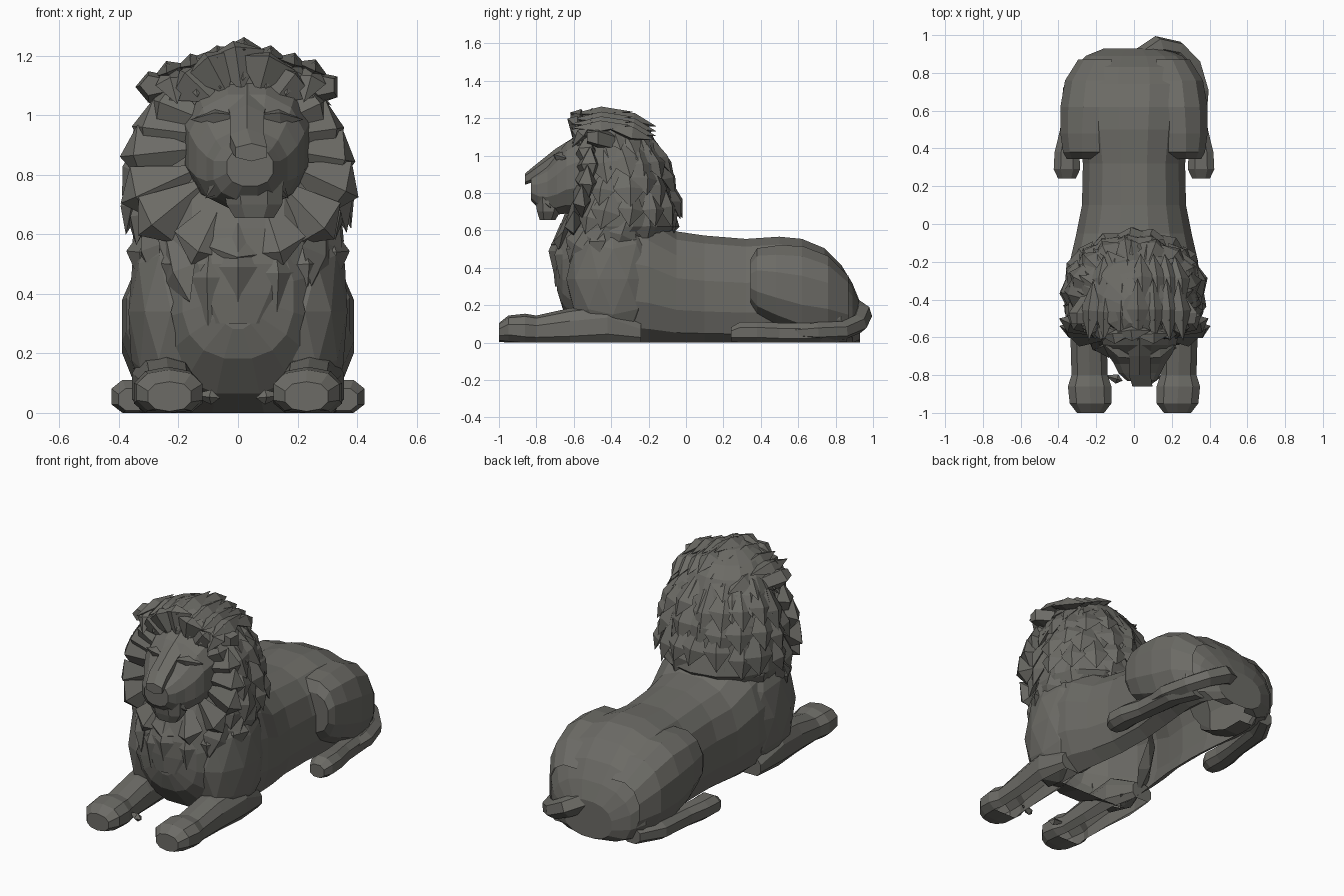
import bpy, bmesh, math, random
from mathutils import Vector

if "Cube" in bpy.data.objects:
    bpy.data.objects.remove(bpy.data.objects["Cube"])

random.seed(4)
stone = bpy.data.materials.new("dark_stone")
stone.diffuse_color = (.15, .147, .132, 1)
stone.use_nodes = True
stone.node_tree.nodes["Principled BSDF"].inputs["Base Color"].default_value = stone.diffuse_color


def finish(name, bm, hollow=False, inner=0):
    """Store the mesh; hollow drops the underside, inner drops faces buried near the centre line."""
    bmesh.ops.recalc_face_normals(bm, faces=bm.faces)
    if hollow:
        dead = [f for f in bm.faces if all(v.co.z < .002 for v in f.verts)
                or abs(f.calc_center_median().x) < inner]
        bmesh.ops.delete(bm, geom=dead, context='FACES')
    me = bpy.data.meshes.new(name)
    bm.to_mesh(me)
    bm.free()
    me.materials.append(stone)
    ob = bpy.data.objects.new(name, me)
    bpy.context.collection.objects.link(ob)
    return ob


def loft(name, rings, n=10, axis='Y', p=0.85, mirror=1, hollow=False, inner=0):
    """Skin rings (x, y, z, half width, half height); everything stays above ground."""
    bm = bmesh.new()
    loops = []
    for x, y, z, a, b in rings:
        loop = []
        for i in range(n):
            t = 2 * math.pi * (i + 0.5) / n
            c, s = math.cos(t), math.sin(t)
            c = math.copysign(abs(c) ** p, c) * a
            s = math.copysign(abs(s) ** p, s) * b
            co = (x + c, y, z + s) if axis == 'Y' else (x + c, y + s, z)
            loop.append(bm.verts.new((co[0] * mirror, co[1], max(co[2], 0))))
        loops.append(loop)
    for l0, l1 in zip(loops, loops[1:]):
        for i in range(n):
            j = (i + 1) % n
            bm.faces.new((l0[i], l0[j], l1[j], l1[i]))
    bm.faces.new(loops[0])
    bm.faces.new(loops[-1])
    return finish(name, bm, hollow, inner)


def blob(name, loc, size, inner=0):
    bm = bmesh.new()
    bmesh.ops.create_icosphere(bm, subdivisions=2, radius=1)
    for v in bm.verts:
        v.co = Vector(loc) + Vector([v.co[k] * size[k] for k in range(3)])
        v.co.z = max(v.co.z, 0)
    return finish(name, bm, True, inner)


def lock(bm, root, tip, normal, width, thick, t=0.5):
    """One faceted lock of hair: broad ridge tapering to root and tip."""
    root, tip = Vector(root), Vector(tip)
    n = Vector(normal).normalized()
    side = (tip - root).cross(n).normalized() * width
    m = root.lerp(tip, t)
    r, e = bm.verts.new(root), bm.verts.new(tip)
    ring = [bm.verts.new(m + o) for o in (side, n * thick, -side, -n * thick)]
    for i in range(4):
        a, b = ring[i], ring[(i + 1) % 4]
        bm.faces.new((r, a, b))
        bm.faces.new((e, b, a))


# body from chest to rump, open underneath
body = [(-.69, .28, .54, .07), (-.66, .18, .60, .19), (-.57, .06, .72, .29),
        (-.38, -.08, .76, .35), (-.20, -.08, .70, .345), (-.05, -.08, .60, .31),
        (.10, -.08, .578, .28), (.32, -.08, .56, .275), (.50, -.08, .572, .30), (.62, -.08, .56, .32),
        (.74, -.08, .51, .335), (.83, -.06, .42, .32), (.89, -.04, .32, .26), (.93, 0, .22, .16)]
loft("body", [(0, y, (a + b) / 2, w, (b - a) / 2) for y, a, b, w in body], 16, hollow=True)

for s, side in ((1, "right"), (-1, "left")):
    blob(f"shoulder_{side}", (s * .225, -.39, .34), (.15, .25, .36), .2)
    loft(f"haunch_{side}", [
        (.24, .345, .33, .12, .12), (.225, .38, .33, .155, .18), (.22, .48, .31, .175, .215),
        (.21, .62, .28, .185, .245), (.20, .76, .25, .17, .22), (.16, .87, .20, .14, .16)],
        12, mirror=s, hollow=True, inner=.18)
    # front leg with a wider paw
    loft(f"front_leg_{side}", [
        (.23, -1.0, .055, .075, .05), (.23, -.95, .07, .115, .075), (.235, -.86, .065, .12, .09),
        (.235, -.80, .06, .10, .085), (.24, -.62, .075, .10, .11), (.25, -.42, .09, .11, .12),
        (.26, -.24, .05, .07, .06)], 10, mirror=s, hollow=True)
    # hind foot lying along the flank
    loft(f"hind_foot_{side}", [
        (.355, .24, .045, .05, .04), (.355, .29, .055, .075, .06), (.355, .38, .055, .07, .06),
        (.335, .50, .05, .06, .06), (.31, .72, .05, .07, .06), (.24, .86, .05, .06, .05)], 8, mirror=s)
    bm = bmesh.new()
    lock(bm, (s * .16, -.80, .06), (s * .06, -.83, .05), (0, 0, 1), .025, .025, .7)
    finish(f"dew_claw_{side}", bm)

# tail curling round the right haunch
cu = bpy.data.curves.new("tail", 'CURVE')
cu.dimensions = '3D'
cu.bevel_depth = .055
cu.bevel_resolution = 1
cu.use_fill_caps = True
cu.materials.append(stone)
pts = [(.02, .86, .20, 1.1), (.13, .94, .15, 1.05), (.23, .92, .10, .95),
       (.31, .84, .065, .9), (.35, .70, .06, .9), (.36, .52, .055, .4)]
sp = cu.splines.new('POLY')
sp.points.add(len(pts) - 1)
sp.use_smooth = False
for q, (x, y, z, r) in zip(sp.points, pts):
    q.co, q.radius = (x, y, z, 1), r
bpy.context.collection.objects.link(bpy.data.objects.new("tail", cu))

# head, turned slightly off centre
HX = .03
loft("head", [(HX, -.40, .91, .20, .22), (HX, -.57, .90, .215, .22), (HX, -.64, .88, .20, .195),
              (HX, -.69, .845, .175, .165), (HX, -.74, .82, .14, .13),
              (HX, -.79, .815, .115, .10), (HX + .01, -.83, .825, .08, .065)], 12)
loft("nose_bridge", [(HX, -.58, 1.04, .09, .07), (HX, -.70, .975, .065, .06),
                     (HX, -.80, .91, .065, .045), (HX + .015, -.86, .875, .06, .03)], 6)
loft("chin", [(HX + .025, -.74, .655, .07, .045), (HX + .025, -.735, .70, .10, .065),
              (HX + .02, -.73, .78, .11, .085)], 8, 'Z')
bm = bmesh.new()
for s in (-1, 1):
    lock(bm, (HX + s * .03, -.71, 1.0), (HX + s * .19, -.64, .985), (0, -1, .5), .03, .035)
    lock(bm, (HX + s * .02, -.83, .85), (HX + s * .14, -.72, .72), (s * .5, -1, 0), .05, .03)
finish("brows_and_lips", bm)
for s, side in ((1, "right"), (-1, "left")):
    loft(f"ear_{side}", [(s * .22, -.38, 1.07, .06, .05), (s * .275, -.47, 1.095, .07, .055),
                         (s * .285, -.53, 1.10, .045, .035)], 5)

# mane core: z, centre y, half width, half depth
mane = [(.30, -.60, .14, .10), (.40, -.52, .24, .19), (.50, -.43, .31, .28), (.62, -.355, .355, .32),
        (.75, -.35, .36, .275), (.90, -.34, .33, .25), (1.05, -.37, .28, .22), (1.13, -.39, .23, .20),
        (1.19, -.42, .17, .17), (1.23, -.45, .06, .08)]
loft("mane_core", [(0, y, z, a, b) for z, y, a, b in mane], 14, 'Z', 1)


def surf(t, z, out=0):
    z = min(max(z, mane[0][0]), mane[-1][0])
    for a, b in zip(mane, mane[1:]):
        if z <= b[0]:
            k = (z - a[0]) / (b[0] - a[0])
            cy, rx, ry = [a[i] + (b[i] - a[i]) * k for i in (1, 2, 3)]
            return Vector((math.sin(t) * (rx + out), cy + math.cos(t) * (ry + out), z))


# overlapping rows of long locks, dropping towards the front (angle 0 is the back)
bm = bmesh.new()
rows = [(.71, 13, 2.4, .20), (.81, 12, 2.2, .12), (.91, 11, 2.1, .06), (1.0, 10, 2.0, 0),
        (1.08, 9, 2.1, 0), (1.15, 7, 2.2, 0)]
for k, (z, count, span, drop) in enumerate(rows):
    for i in range(count):
        t = -span + 2 * span * (i + .5 * (k % 2) + .25) / count + random.uniform(-.06, .06)
        zz = z - drop * abs(t) / span + random.uniform(-.025, .025)
        h = random.uniform(.11, .145)
        n = Vector((math.sin(t), math.cos(t), .25))
        lock(bm, surf(t, zz + h, -.01), surf(t + random.uniform(-.1, .1), zz - h, .03), n,
             random.uniform(.07, .095), .035, .62)
finish("mane_locks", bm)

# collar of broad locks radiating from the face: angle (0 right, -90 down), reach, outer y
bm = bmesh.new()
for a, r, y in [(-90, .43, -.70), (-68, .44, -.68), (-46, .46, -.60), (-27, .445, -.54), (-9, .40, -.50),
                (9, .36, -.48), (28, .32, -.50), (50, .31, -.55), (70, .32, -.58), (90, .34, -.56)]:
    for s in ((1,) if abs(a) == 90 else (1, -1)):
        t = math.radians(a + random.uniform(-3, 3))
        c, d = math.cos(t) * s, math.sin(t)
        lock(bm, (.02 + c * .15, -.60, .91 + d * .17), (c * r, y, .91 + d * r),
             (c * .5, -1, d * .5), .10, .055, .74)
finish("mane_collar", bm)

# chest locks hanging below the collar
bm = bmesh.new()
for x, y, z0, z1 in [(0, -.71, .64, .34), (-.10, -.69, .62, .29), (.13, -.68, .62, .32),
                     (-.22, -.62, .62, .38), (.23, -.62, .62, .38), (-.32, -.50, .66, .42), (.32, -.50, .66, .42)]:
    lock(bm, (x * .9, y + .04, z0), (x, y + .01, z1), (x, -.5, 0), .085, .05, .5)
finish("chest_locks", bm)

# crown locks sweeping back over the top of the head
bm = bmesh.new()
for x in (-.24, -.16, -.07, .02, .11, .19, .26):
    zt = 1.255 - abs(x - .02) * .3
    j = random.uniform(-.015, .015)
    lock(bm, (x, -.62, zt - .035), (x * .9, -.30 + j, zt - .02), (x, 0, .6), .06, .035, .5)
    lock(bm, (x * .9 + .03, -.45, zt - .02), (x * .75 + .02, -.17 + j, zt - .10), (x, .2, .6), .065, .04, .55)
    lock(bm, (x, -.50, zt), (x * .85, -.61, zt - .14), (x * .5, -1, .4), .055, .035, .45)
finish("crown_locks", bm)
